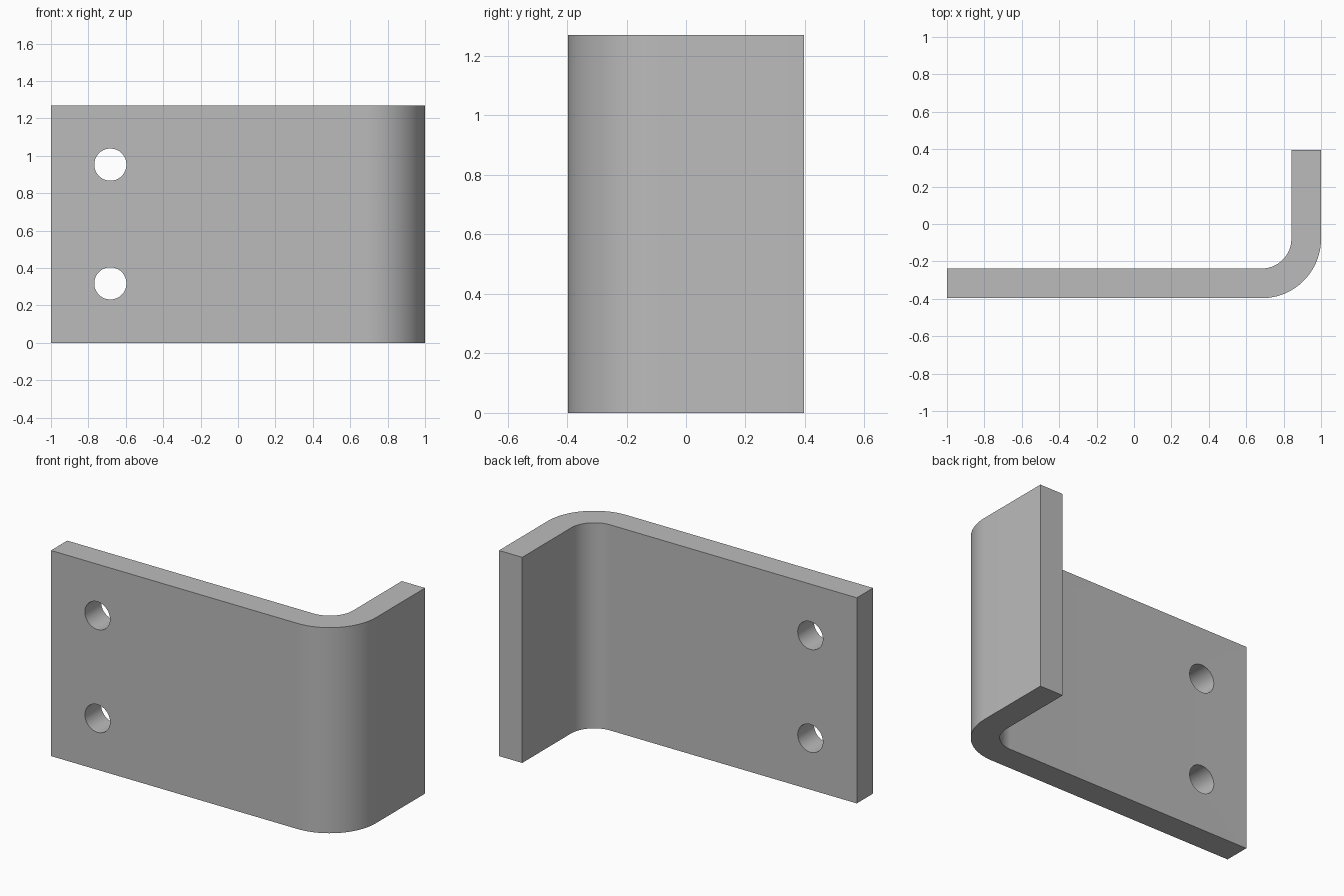
import bpy, bmesh, math
from mathutils import Vector

cube = bpy.data.objects.get("Cube")
if cube:
    bpy.data.objects.remove(cube, do_unlink=True)

# Proportions of the bent plate
UNIT = 2 / 12.6
THICK = UNIT
HEIGHT = 8 * UNIT
HALF_DEPTH = 2.5 * UNIT
R_IN, R_OUT = UNIT, 2 * UNIT
HOLE_R = 0.086
STEPS = 24

steel = bpy.data.materials.new("grey_steel")
steel.use_nodes = True
GREY = (0.5, 0.5, 0.5, 1)
steel.diffuse_color = GREY
steel.node_tree.nodes["Principled BSDF"].inputs["Base Color"].default_value = GREY


def bend(radius):
    """Quarter arc from the long plate to the short flange."""
    cx, cy = 1 - R_OUT, -HALF_DEPTH + R_OUT
    angles = [-math.pi / 2 + math.pi / 2 * i / STEPS for i in range(STEPS + 1)]
    return [(cx + radius * math.cos(a), cy + radius * math.sin(a)) for a in angles]


# Bracket: L profile with a rounded bend, extruded upward
outer = [(-1, -HALF_DEPTH)] + bend(R_OUT) + [(1, HALF_DEPTH)]
inner = [(-1, -HALF_DEPTH + THICK)] + bend(R_IN) + [(1 - THICK, HALF_DEPTH)]
bm = bmesh.new()
base = bm.faces.new([bm.verts.new((x, y, 0)) for x, y in outer + inner[::-1]])
top = bmesh.ops.extrude_face_region(bm, geom=[base])["geom"]
bmesh.ops.translate(bm, vec=Vector((0, 0, HEIGHT)),
                    verts=[v for v in top if isinstance(v, bmesh.types.BMVert)])
bmesh.ops.recalc_face_normals(bm, faces=bm.faces)
mesh = bpy.data.meshes.new("bracket")
bm.to_mesh(mesh)
bm.free()
mesh.materials.append(steel)
bracket = bpy.data.objects.new("bracket", mesh)
bpy.context.collection.objects.link(bracket)

# Two bolt holes through the long plate
for name, z in (("lower", 2 * UNIT), ("upper", 6 * UNIT)):
    bpy.ops.mesh.primitive_cylinder_add(
        vertices=64, radius=HOLE_R, depth=4 * THICK,
        location=(-1 + 2 * UNIT, -HALF_DEPTH + THICK / 2, z),
        rotation=(math.pi / 2, 0, 0))
    cutter = bpy.context.object
    cutter.name = name + "_hole_cutter"
    cutter.data.materials.append(steel)
    cutter.hide_render = True
    bpy.context.view_layer.objects.active = bracket
    cut = bracket.modifiers.new(name + "_hole", "BOOLEAN")
    cut.operation = "DIFFERENCE"
    cut.solver = "EXACT"
    cut.object = cutter
    bpy.ops.object.modifier_apply(modifier=cut.name)
    bpy.data.objects.remove(cutter, do_unlink=True)

# Smooth bend and hole walls, sharp plate edges
bpy.ops.object.select_all(action="DESELECT")
bracket.select_set(True)
bpy.context.view_layer.objects.active = bracket
bpy.ops.object.shade_smooth_by_angle(angle=math.radians(30))
